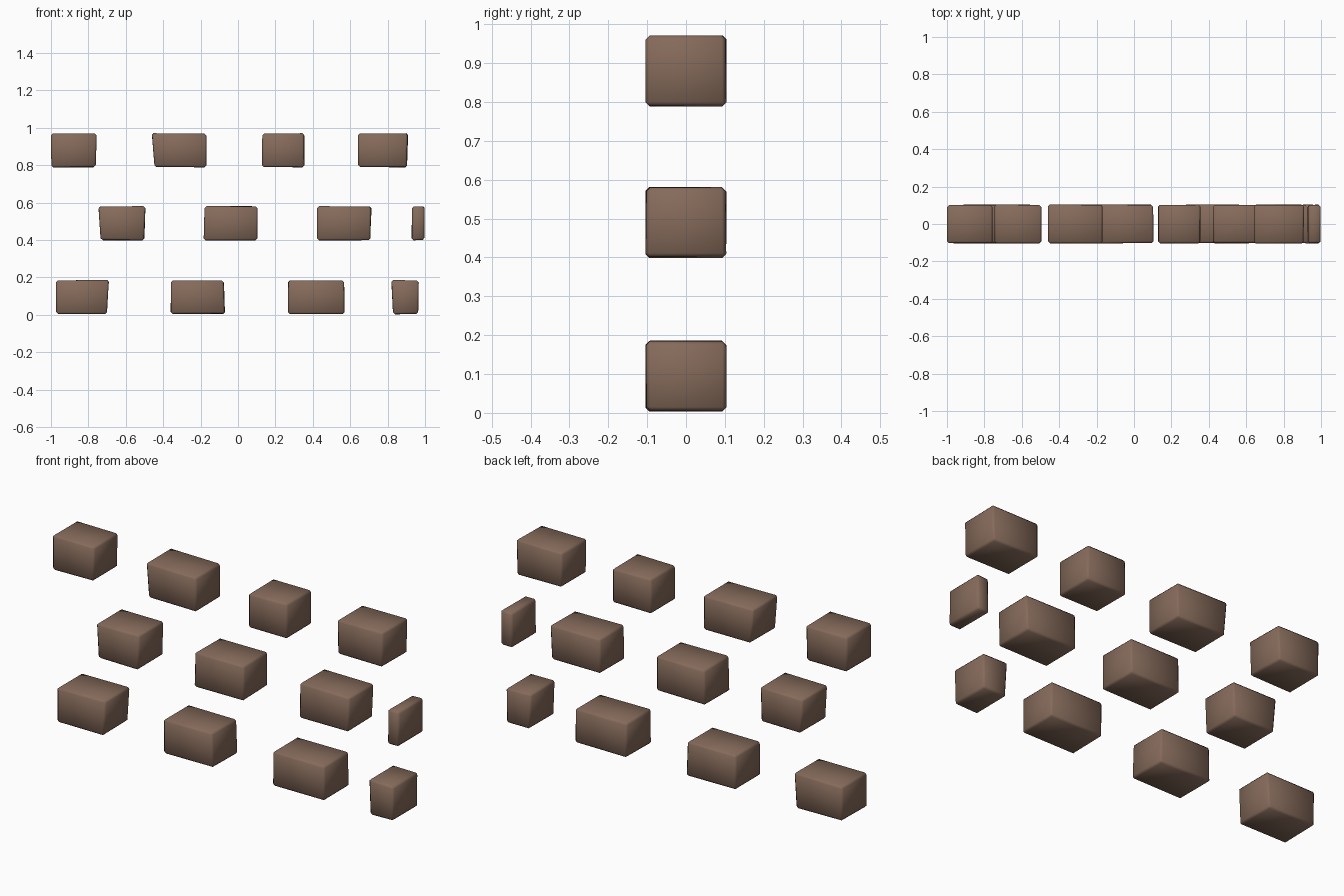
import bpy
import bmesh
import random

if "Cube" in bpy.data.objects:
    bpy.data.objects.remove(bpy.data.objects["Cube"], do_unlink=True)

random.seed(4)
DEPTH, HEIGHT, BEVEL, JITTER = 0.105, 0.18, 0.010, 0.004

# One brown for every brick
brown = bpy.data.materials.new("brick_brown")
brown.use_nodes = True
color = (0.235, 0.145, 0.103, 1)
brown.diffuse_color = color
bsdf = brown.node_tree.nodes["Principled BSDF"]
bsdf.inputs["Base Color"].default_value = color
bsdf.inputs["Roughness"].default_value = 0.9

# Rows: name, base height, bricks as (left bottom, left top, right bottom, right top)
rows = [
    ("lower", 0.005, [(-0.973, -0.973, -0.70, -0.687), (-0.362, -0.362, -0.067, -0.074),
                      (0.267, 0.267, 0.57, 0.57), (0.828, 0.818, 0.965, 0.97)]),
    ("middle", 0.40, [(-0.735, -0.747, -0.50, -0.493), (-0.185, -0.18, 0.105, 0.105),
                      (0.42, 0.42, 0.71, 0.715), (0.925, 0.93, 1.0, 1.0)]),
    ("upper", 0.79, [(-1.0, -1.0, -0.76, -0.755), (-0.447, -0.462, -0.167, -0.165),
                     (0.127, 0.127, 0.357, 0.357), (0.64, 0.64, 0.905, 0.91)]),
]


def make_brick(name, base, ends):
    """Worn brick: a box with slanted ends, uneven corners and softened edges."""
    lb, lt, rb, rt = ends
    bm = bmesh.new()
    bmesh.ops.create_cube(bm, size=2)
    for v in bm.verts:
        top, right = v.co.z > 0, v.co.x > 0
        x = (rt if top else rb) if right else (lt if top else lb)
        side = 1 if v.co.y > 0 else -1
        inset = random.uniform(0, JITTER)
        v.co = (x - inset if right else x + inset,
                side * (DEPTH - random.uniform(0, JITTER)),
                base + (HEIGHT if top else 0) + random.uniform(-JITTER, JITTER) / 2)
    bmesh.ops.bevel(bm, geom=list(bm.edges), offset=BEVEL, segments=1,
                    profile=0.5, affect='EDGES')
    bmesh.ops.recalc_face_normals(bm, faces=bm.faces)
    for f in bm.faces:
        f.smooth = True
    mesh = bpy.data.meshes.new(name)
    bm.to_mesh(mesh)
    bm.free()
    mesh.materials.append(brown)
    bpy.context.collection.objects.link(bpy.data.objects.new(name, mesh))


for row, base, bricks in rows:
    for i, ends in enumerate(bricks, 1):
        make_brick(f"{row}_brick_{i}", base, ends)
